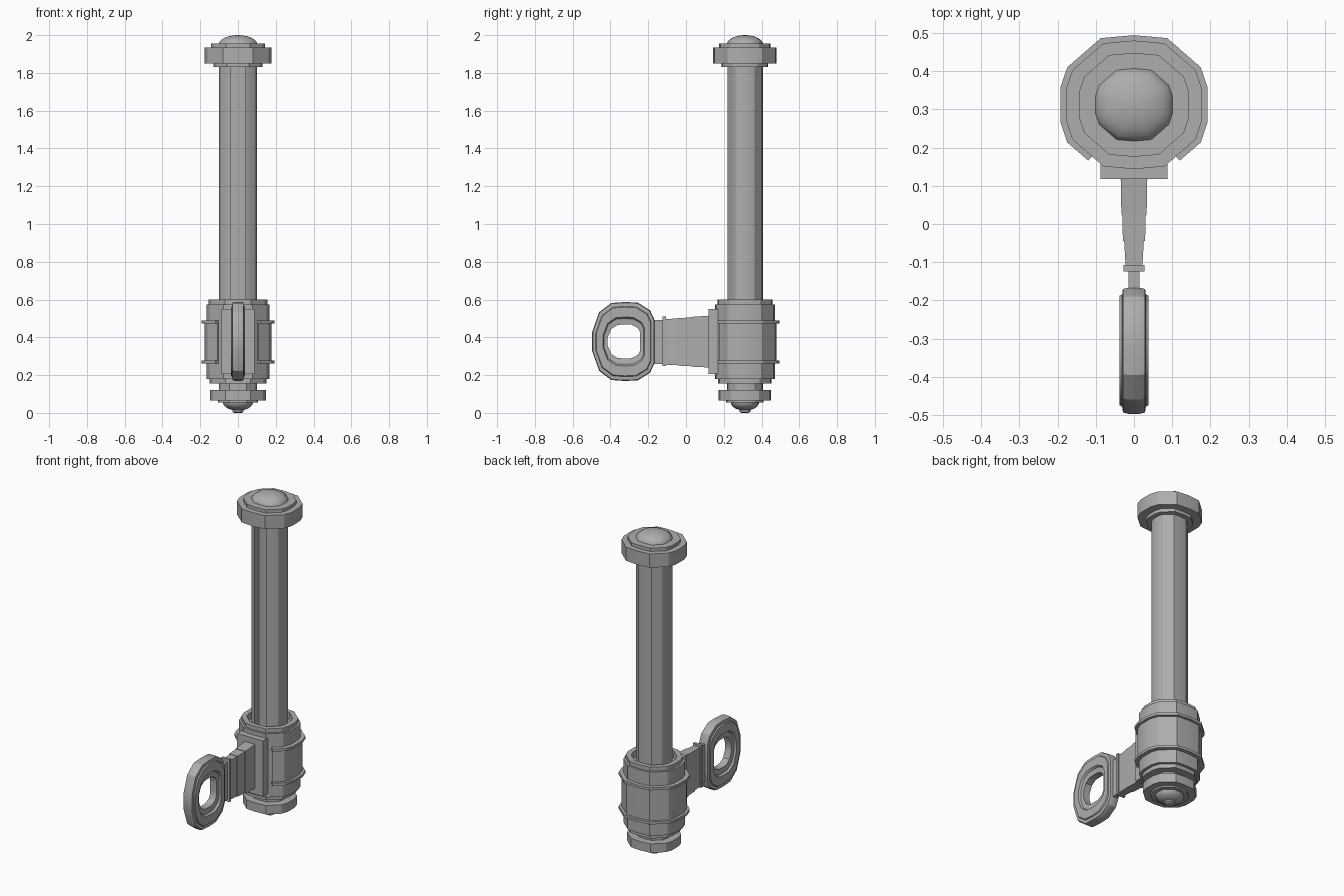
import bpy, bmesh, math

cube = bpy.data.objects.get("Cube")
if cube:
    bpy.data.objects.remove(cube)

AXIS_Y = 0.312

steel = bpy.data.materials.new("grey_steel")
steel.use_nodes = True
GREY = (0.42, 0.42, 0.42, 1)
steel.diffuse_color = GREY
steel.node_tree.nodes["Principled BSDF"].inputs["Base Color"].default_value = GREY

# Quarter outline mirrored into the flattened 14-sided section
quarter = [(1, 0.23), (0.905, 0.51), (0.45, 0.905)]
half = [(x, -y) for x, y in reversed(quarter)] + quarter
section = half + [(0, 0.945)] + [(-x, y) for x, y in reversed(half)] + [(0, -0.945)]


def finish(name, bm, angle=30):
    bmesh.ops.recalc_face_normals(bm, faces=bm.faces[:])
    mesh = bpy.data.meshes.new(name)
    bm.to_mesh(mesh)
    bm.free()
    obj = bpy.data.objects.new(name, mesh)
    bpy.context.collection.objects.link(obj)
    mesh.materials.append(steel)
    bpy.ops.object.select_all(action="DESELECT")
    obj.select_set(True)
    bpy.context.view_layer.objects.active = obj
    bpy.ops.object.shade_smooth_by_angle(angle=math.radians(angle))
    return obj


def skin(name, rings, closed=False, angle=30):
    """Bridge matching rings of points; cap the ends unless closed."""
    bm = bmesh.new()
    loops = [[bm.verts.new(p) for p in ring] for ring in rings]
    pairs = list(zip(loops, loops[1:]))
    if closed:
        pairs.append((loops[-1], loops[0]))
    else:
        bm.faces.new(loops[0])
        bm.faces.new(loops[-1])
    for a, b in pairs:
        for i in range(len(a)):
            j = (i + 1) % len(a)
            bm.faces.new((a[i], a[j], b[j], b[i]))
    return finish(name, bm, angle)


def column(name, profile, angle=30):
    """Stack the section at (radius, height) steps."""
    return skin(name, [[(x * r, AXIS_Y + y * r, z) for x, y in section]
                       for r, z in profile], angle=angle)


def prism(name, outline, z0, z1):
    return skin(name, [[(x, AXIS_Y + y, z) for x, y in outline] for z in (z0, z1)])


def block(name, y0, y1, w0, w1, low0, low1, top0, top1):
    """Tapered box running along y."""
    ends = [(y0, w0, low0, top0), (y1, w1, low1, top1)]
    return skin(name, [[(-w, y, lo), (w, y, lo), (w, y, hi), (-w, y, hi)]
                       for y, w, lo, hi in ends])


def dome(radius, base, height, steps=6):
    angles = [math.pi / 2 * i / steps for i in range(steps)] + [1.53]
    return [(radius * math.cos(a), base + height * math.sin(a)) for a in angles]


# Shaft with a long front groove
R = 0.1
groove = [(-0.04, -0.0915), (-0.04, -0.05), (0, -0.053), (0.04, -0.05), (0.04, -0.0915)]
grooved = [(x * R, y * R) for x, y in section[:-1]] + groove
prism("shaft", grooved, 0.5, 1.83)
column("shaft_foot", [(R, 0.1), (R, 0.5)])

# Top cap and dome
column("top_cap", [(0.115, 1.85), (0.13, 1.85), (0.178, 1.85), (0.178, 1.935),
                   (0.144, 1.935), (0.144, 1.955), (0.1, 1.955)])
column("top_cap_underside", [(0.13, 1.83), (0.13, 1.855)])
column("top_dome", dome(0.102, 1.95, 0.05), 50)

# Collar around the lower shaft, with a sunken top
column("collar", [(0.1, 0.155), (0.15, 0.155), (0.15, 0.18), (0.168, 0.18),
                  (0.168, 0.575), (0.155, 0.575), (0.155, 0.6), (0.125, 0.6),
                  (0.122, 0.56)])


# Open wraps round the back and sides of the collar
def wrap(name, r, z0, z1):
    outer = [(x * r, y * r) for x, y in section[1:-2]]
    tip = (0.62 * r, -0.757 * r)
    inner = (0.095, -0.12)
    outline = [tip] + outer + [(-tip[0], tip[1]), (-inner[0], inner[1]), inner]
    prism(name, outline, z0, z1)


wrap("side_panel", 0.177, 0.27, 0.485)
for label, z in (("lower", 0.27), ("upper", 0.482)):
    wrap(label + "_band", 0.193, z - 0.008, z + 0.008)

# Bottom cap, dome and nub
column("bottom_cap", [(0.105, 0.055), (0.105, 0.065), (0.147, 0.065),
                      (0.147, 0.12), (0.09, 0.12)])
column("bottom_dome", [(r, 0.115 - z) for r, z in dome(0.08, 0.058, 0.045)], 50)
column("bottom_nub", [(0.02, 0.0), (0.03, 0.006), (0.03, 0.025)])

# Mounting plate and stepped arm
block("mount_plate", 0.118, 0.2, 0.088, 0.088, 0.205, 0.205, 0.55, 0.55)
block("arm_root", 0.13, 0.025, 0.035, 0.033, 0.24, 0.245, 0.515, 0.508)
block("arm_middle", 0.03, -0.045, 0.031, 0.029, 0.248, 0.25, 0.505, 0.502)
block("arm_tip", -0.04, -0.11, 0.026, 0.022, 0.252, 0.255, 0.5, 0.497)
block("arm_band", -0.107, -0.125, 0.028, 0.028, 0.247, 0.247, 0.51, 0.51)
block("arm_neck", -0.12, -0.2, 0.015, 0.015, 0.26, 0.26, 0.492, 0.492)

# Pull ring, blunter on the side towards the arm
upper = [(0.158, 0.05), (0.158, 0.115), (0.135, 0.165), (0.07, 0.206), (0, 0.209),
         (-0.07, 0.204), (-0.135, 0.155), (-0.172, 0.05)]
ring_outline = upper + [(y, -z) for y, z in reversed(upper)]
layers = [(1, 1, 0.015), (0.98, 0.98, 0.029), (0.89, 0.89, 0.031), (0.87, 0.87, 0.038),
          (0.67, 0.62, 0.038), (0.64, 0.58, 0.026), (0.52, 0.43, 0.022)]
layers += [(sy, sz, -t) for sy, sz, t in reversed(layers)]
skin("pull_ring", [[(t, -0.325 + y * sy, 0.378 + z * sz) for y, z in ring_outline]
                   for sy, sz, t in layers], closed=True)
